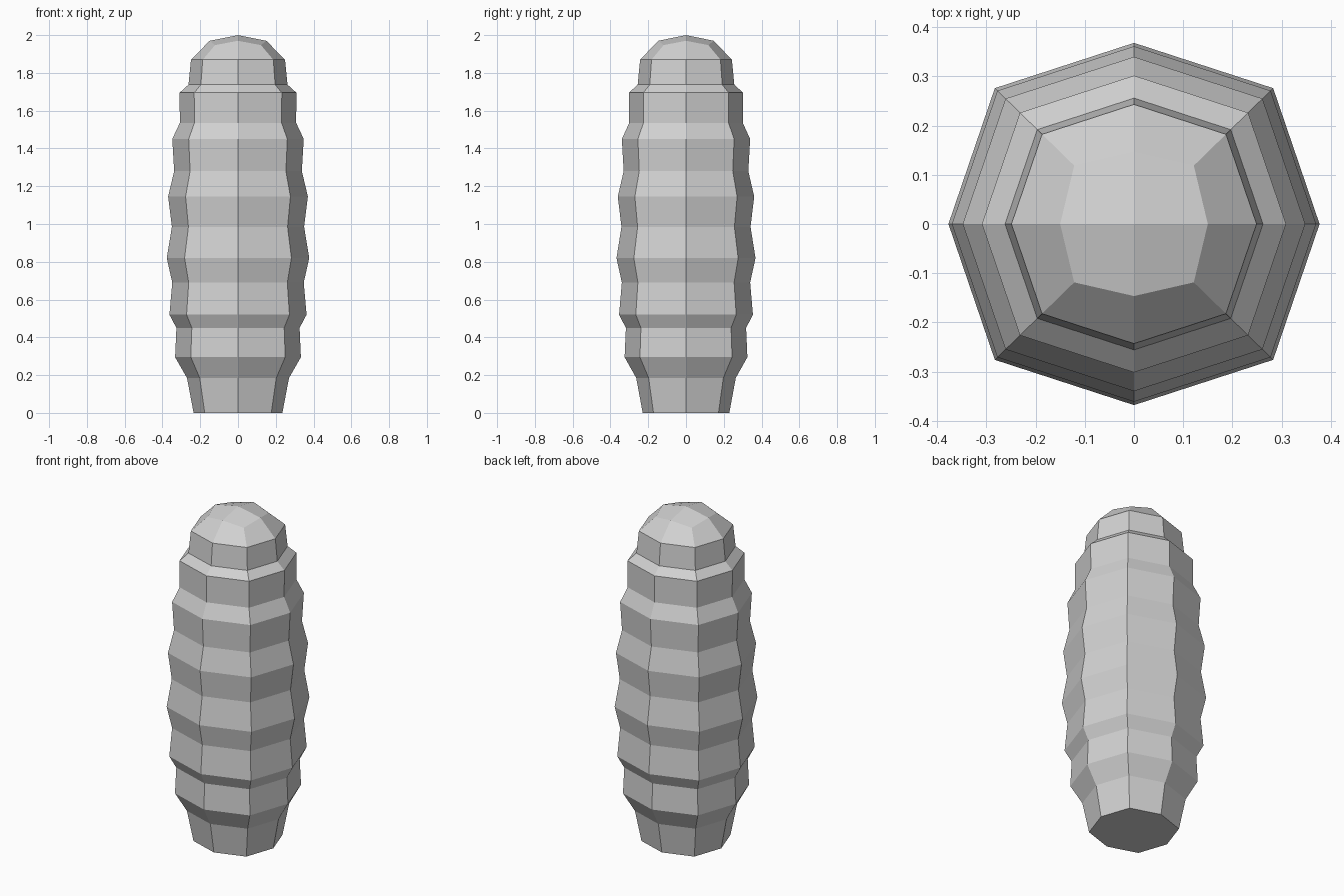
import bpy
import bmesh

cube = bpy.data.objects.get("Cube")
if cube:
    bpy.data.objects.remove(cube, do_unlink=True)

# Single plain grey
grey = bpy.data.materials.new("plain_grey")
grey.use_nodes = True
colour = (0.64, 0.64, 0.64, 1)
grey.diffuse_color = colour
grey.node_tree.nodes["Principled BSDF"].inputs["Base Color"].default_value = colour

DEPTH = 0.976    # slightly narrower front to back
CORNER = 0.75    # diagonal corner offset relative to the radius


def octagon(bm, radius, z, corner=CORNER, drop=0):
    """Eight-sided ring with points on the axes and on the diagonals."""
    c = corner
    pattern = [(1, 0), (c, c), (0, 1), (-c, c), (-1, 0), (-c, -c), (0, -1), (c, -c)]
    return [bm.verts.new((x * radius, y * radius * DEPTH, z - drop * (i % 2)))
            for i, (x, y) in enumerate(pattern)]


def bridge(bm, low, high):
    for i in range(8):
        j = (i + 1) % 8
        bm.faces.new((low[i], low[j], high[j], high[i]))


# Ribbed body and neck: radius, height
profile = [
    (0.235, 0), (0.27, 0.185), (0.333, 0.295), (0.326, 0.45),
    (0.363, 0.52), (0.348, 0.69), (0.377, 0.82), (0.35, 0.985),
    (0.37, 1.145), (0.338, 1.28), (0.348, 1.45), (0.308, 1.535),
    (0.309, 1.695), (0.262, 1.738), (0.249, 1.87),
]
bm = bmesh.new()
rings = [octagon(bm, r, z) for r, z in profile]

# Rounded cap: one facet ring, then four quads meeting at the tip
rings.append(octagon(bm, 0.15, 1.97, corner=0.81, drop=0.023))
for low, high in zip(rings, rings[1:]):
    bridge(bm, low, high)
tip = bm.verts.new((0, 0, 2))
top = rings[-1]
for i in range(0, 8, 2):
    bm.faces.new((top[i], top[i + 1], top[(i + 2) % 8], tip))

# Flat base
bm.faces.new(list(reversed(rings[0])))
bmesh.ops.recalc_face_normals(bm, faces=bm.faces)

mesh = bpy.data.meshes.new("ribbed_body")
bm.to_mesh(mesh)
bm.free()
mesh.materials.append(grey)
body = bpy.data.objects.new("ribbed_body", mesh)
bpy.context.collection.objects.link(body)
